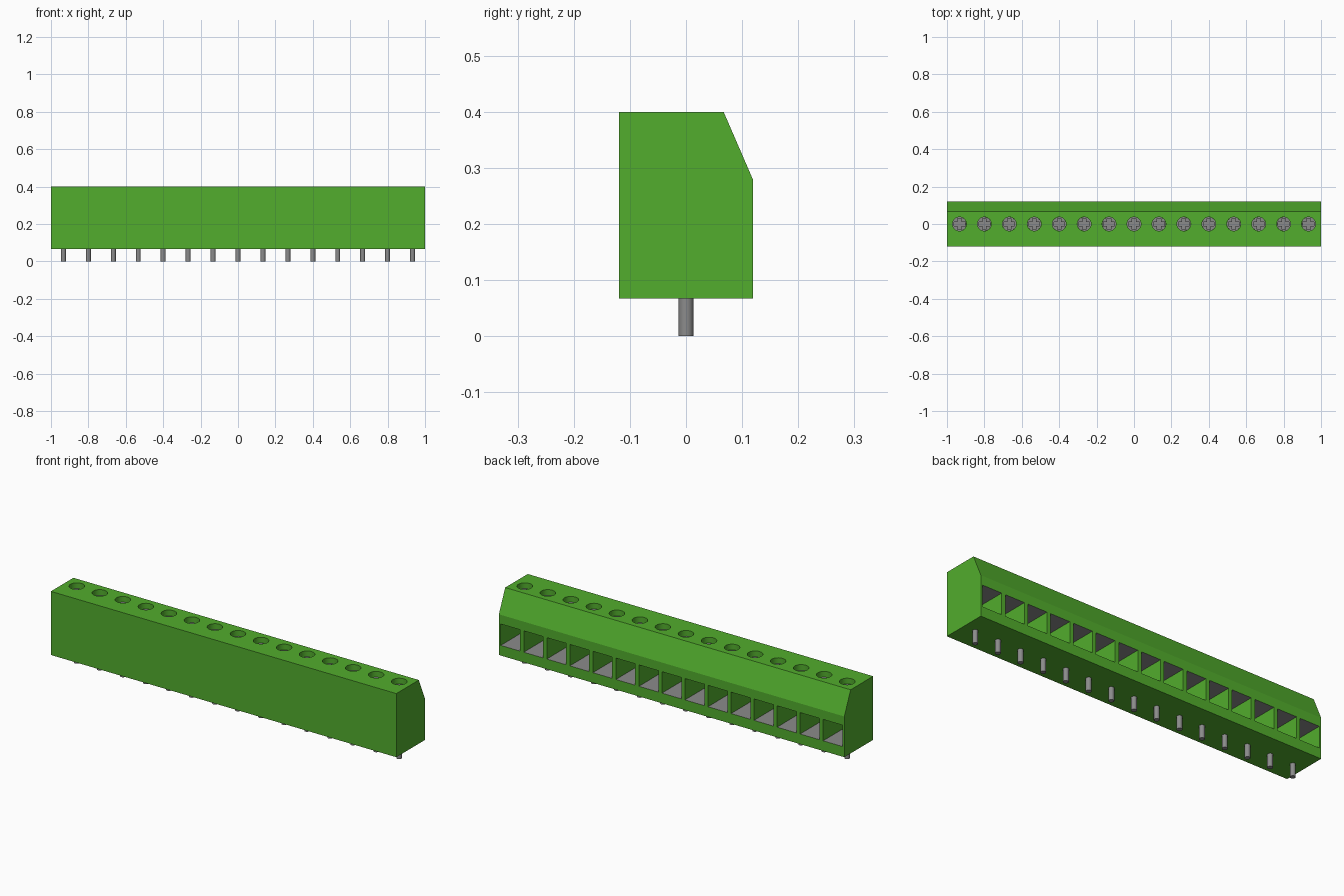
import bpy, bmesh, math
from mathutils import Matrix

cube = bpy.data.objects.get("Cube")
if cube:
    bpy.data.objects.remove(cube, do_unlink=True)

POLES = 15
PITCH = 2 / POLES
XS = [-1 + PITCH * (i + 0.5) for i in range(POLES)]
Z_BOTTOM, Z_TOP = 0.067, 0.4


def material(name, rgb, metallic=0.0):
    m = bpy.data.materials.new(name)
    m.use_nodes = True
    m.diffuse_color = (*rgb, 1)
    bsdf = next(n for n in m.node_tree.nodes if n.type == 'BSDF_PRINCIPLED')
    bsdf.inputs["Base Color"].default_value = (*rgb, 1)
    return m


green = material("green plastic", (0.084, 0.418, 0.026))
grey = material("grey metal", (0.26, 0.26, 0.26))


def finish(bm, name, *mats):
    bmesh.ops.recalc_face_normals(bm, faces=bm.faces)
    me = bpy.data.meshes.new(name)
    bm.to_mesh(me)
    bm.free()
    ob = bpy.data.objects.new(name, me)
    bpy.context.collection.objects.link(ob)
    for m in mats:
        me.materials.append(m)
    return ob


def add_box(bm, x, y, z):
    """Box from (min, max) ranges."""
    size = [b - a for a, b in (x, y, z)]
    mid = [(a + b) / 2 for a, b in (x, y, z)]
    bmesh.ops.create_cube(bm, size=1, matrix=Matrix.Translation(mid) @ Matrix.Diagonal((*size, 1)))


def add_cylinder(bm, x, r, z0, z1, sides=32):
    bmesh.ops.create_cone(bm, cap_ends=True, segments=sides, radius1=r, radius2=r, depth=z1 - z0,
                          matrix=Matrix.Translation((x, 0, (z0 + z1) / 2)))


def add_prism(bm, loop, offset):
    """Extrude a closed loop of points by an offset vector."""
    face = bm.faces.new([bm.verts.new(p) for p in loop])
    new = bmesh.ops.extrude_face_region(bm, geom=[face])["geom"]
    bmesh.ops.translate(bm, vec=offset, verts=[v for v in new if isinstance(v, bmesh.types.BMVert)])


def select_only(ob):
    bpy.ops.object.select_all(action='DESELECT')
    ob.select_set(True)
    bpy.context.view_layer.objects.active = ob


def cut(ob, cutter):
    """Subtract the cutter, then remove it."""
    mod = ob.modifiers.new("cut", 'BOOLEAN')
    mod.operation, mod.solver, mod.object = 'DIFFERENCE', 'EXACT', cutter
    cutter.hide_render = True
    select_only(ob)
    bpy.ops.object.modifier_apply(modifier=mod.name)
    bpy.data.objects.remove(cutter, do_unlink=True)


def smooth(ob):
    select_only(ob)
    bpy.ops.object.shade_smooth_by_angle(angle=math.radians(20))


# Housing: side profile with a sloped upper back, extruded along x
profile = [(-0.119, Z_BOTTOM), (0.119, Z_BOTTOM), (0.119, 0.28), (0.067, Z_TOP), (-0.119, Z_TOP)]
bm = bmesh.new()
add_prism(bm, [(-1, y, z) for y, z in profile], (2, 0, 0))
housing = finish(bm, "housing", green, grey)

# Wire openings in the back and screw wells in the top
WIRE_Y, WIRE_Z = -0.07, (0.12, 0.232)
bm = bmesh.new()
for x in XS:
    add_box(bm, (x - 0.056, x + 0.056), (WIRE_Y, 0.2), WIRE_Z)
    add_cylinder(bm, x, 0.037, 0.33, 0.5)
cut(housing, finish(bm, "opening_cutter", green))

# Metal floor, ceiling and end wall inside each wire opening
for p in housing.data.polygons:
    c = p.center
    inside = WIRE_Z[0] - 0.001 < c.z < WIRE_Z[1] + 0.001 and -0.1 < c.y < 0.118
    p.material_index = 1 if inside and abs(p.normal.x) < 0.5 else 0
smooth(housing)

# Screws with a cross recess
SCREW_TOP = 0.37
bm = bmesh.new()
for x in XS:
    add_cylinder(bm, x, 0.0368, 0.325, SCREW_TOP)
screws = finish(bm, "screws", grey)

ARM, HALF = 0.029, 0.010
quarter = [(ARM, -HALF), (ARM, HALF), (HALF, HALF)]
cross = []
for k in range(4):
    ca, sa = round(math.cos(k * math.pi / 2)), round(math.sin(k * math.pi / 2))
    cross += [(ca * px - sa * py, sa * px + ca * py) for px, py in quarter]
bm = bmesh.new()
for x in XS:
    add_prism(bm, [(x + px, py, SCREW_TOP - 0.015) for px, py in cross], (0, 0, 0.05))
cut(screws, finish(bm, "cross_cutter", grey))
smooth(screws)

# Solder pins
bm = bmesh.new()
for x in XS:
    add_cylinder(bm, x, 0.0133, 0, Z_BOTTOM + 0.02, 24)
smooth(finish(bm, "pins", grey))
